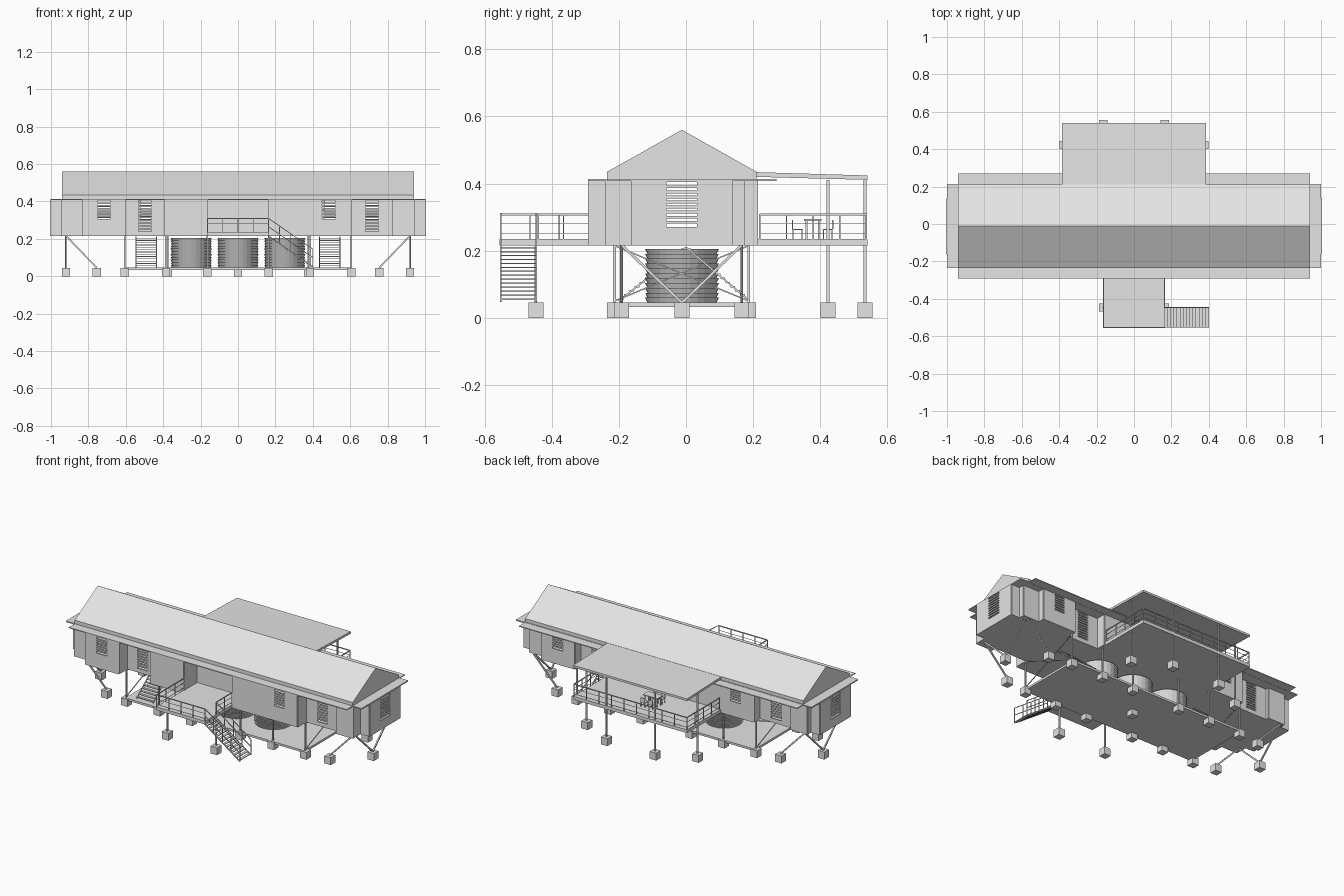
import bpy, bmesh
from mathutils import Vector, Matrix

cube = bpy.data.objects.get("Cube")
if cube:
    bpy.data.objects.remove(cube)

mat = bpy.data.materials.new("light_grey")
mat.use_nodes = True
grey = (0.78, 0.78, 0.78, 1)
mat.diffuse_color = grey
mat.node_tree.nodes["Principled BSDF"].inputs["Base Color"].default_value = grey


def finish(name, bm):
    bmesh.ops.recalc_face_normals(bm, faces=bm.faces)
    me = bpy.data.meshes.new(name)
    bm.to_mesh(me)
    bm.free()
    me.materials.append(mat)
    ob = bpy.data.objects.new(name, me)
    bpy.context.collection.objects.link(ob)


def box(bm, x0, x1, y0, y1, z0, z1):
    m = Matrix.Translation(((x0 + x1) / 2, (y0 + y1) / 2, (z0 + z1) / 2))
    m = m @ Matrix.Diagonal((abs(x1 - x0), abs(y1 - y0), abs(z1 - z0), 1))
    bmesh.ops.create_cube(bm, size=1, matrix=m)


def beam(bm, p, q, t=0.006):
    p, q = Vector(p), Vector(q)
    d = q - p
    m = Matrix.Translation((p + q) / 2) @ d.to_track_quat('Z', 'Y').to_matrix().to_4x4()
    bmesh.ops.create_cube(bm, size=1, matrix=m @ Matrix.Diagonal((t, t, d.length, 1)))


def prism(bm, pts, move):
    face = bm.faces.new([bm.verts.new(p) for p in pts])
    out = bmesh.ops.extrude_face_region(bm, geom=[face])
    bmesh.ops.translate(bm, vec=move, verts=[v for v in out["geom"] if isinstance(v, bmesh.types.BMVert)])


FLOOR, TOP, T = 0.215, 0.41, 0.008
OUT, CORNER, REC, DOOR = -0.288, -0.235, -0.205, -0.16

# Stepped front wall: x start, x end, y, window (half width, sill, head)
small, tall = (0.035, 0.305, 0.405), (0.035, 0.24, 0.405)
front = [(-0.94, -0.83, CORNER, None),
         (-0.83, -0.605, OUT, small), (-0.605, -0.39, REC, tall),
         (-0.39, -0.165, OUT, None), (-0.165, 0.165, DOOR, None),
         (0.165, 0.365, OUT, None), (0.365, 0.605, OUT, small),
         (0.605, 0.83, REC, tall), (0.83, 0.94, CORNER, None)]
back_y = {OUT: 0.21, CORNER: 0.17, REC: 0.15, DOOR: 0.13}

plan, wins = [], {}
for s, depth in ((1, lambda y: y), (-1, back_y.get)):
    for x0, x1, y, w in front:
        plan.append((s * x0, depth(y)))
        if w:
            wins[len(plan) - 1] = w
        plan.append((s * x1, depth(y)))
    # projecting end bay with its window
    ys = (-0.16, 0.135) if s > 0 else (0.135, -0.16)
    plan += [(s * 0.94, ys[0]), (s, ys[0]), (s, ys[1]), (s * 0.94, ys[1])]
    wins[len(plan) - 3] = (0.046, 0.27, 0.405)

# Walls with window openings, and louvre slats
walls, slats = bmesh.new(), bmesh.new()


def wall_piece(bm, p, d, u0, u1, z0, z1, t=T):
    a, b = p + d * u0, p + d * u1
    n = Vector((abs(d.y), abs(d.x))) * t / 2
    box(bm, min(a.x, b.x) - n.x, max(a.x, b.x) + n.x,
        min(a.y, b.y) - n.y, max(a.y, b.y) + n.y, z0, z1)


for i, p in enumerate(plan):
    p, q = Vector(p), Vector(plan[(i + 1) % len(plan)])
    length = (q - p).length
    if length < 0.001:
        continue
    d = (q - p) / length
    if i not in wins:
        wall_piece(walls, p, d, 0, length, FLOOR, TOP)
        continue
    half, z0, z1 = wins[i]
    a, b = length / 2 - half, length / 2 + half
    wall_piece(walls, p, d, 0, a, FLOOR, TOP)
    wall_piece(walls, p, d, b, length, FLOOR, TOP)
    wall_piece(walls, p, d, a, b, FLOOR, z0)
    wall_piece(walls, p, d, a, b, z1, TOP)
    n = int((z1 - z0) / 0.014)
    for k in range(1, n):
        z = z0 + (z1 - z0) * k / n
        wall_piece(slats, p, d, a, b, z - 0.004, z + 0.004, 0.006)
finish("walls", walls)
finish("window_louvres", slats)

# House floor
bm = bmesh.new()
outline = [p for i, p in enumerate(plan) if p != plan[i - 1]]
prism(bm, [(x, y, FLOOR) for x, y in outline], (0, 0, 0.008))
finish("house_floor", bm)

# Gable roof and flat eaves
bm = bmesh.new()
prism(bm, [(-0.94, -0.235, TOP), (-0.94, 0.21, TOP), (-0.94, 0.21, 0.435),
           (-0.94, -0.012, 0.56), (-0.94, -0.235, 0.435)], (1.88, 0, 0))
finish("gable_roof", bm)
bm = bmesh.new()
box(bm, -0.94, 0.94, -0.292, 0.27, 0.408, 0.413)
box(bm, -1, 1, -0.235, 0.215, 0.407, 0.414)
finish("eaves", bm)

# Back porch roof
bm = bmesh.new()
prism(bm, [(-0.385, 0.205, 0.42), (-0.385, 0.54, 0.411), (-0.385, 0.54, 0.424),
           (-0.385, 0.205, 0.434)], (0.77, 0, 0))
finish("porch_roof", bm)

# Decks and ground platform
for name, dims in (("back_deck", (-0.385, 0.385, 0.13, 0.54, 0.215, 0.235)),
                   ("front_deck", (-0.165, 0.165, -0.555, -0.16, 0.215, 0.235)),
                   ("ground_platform", (-0.605, 0.605, -0.225, 0.2, 0.033, 0.046))):
    bm = bmesh.new()
    box(bm, *dims)
    finish(name, bm)


# Railings along a path
def railing(name, path):
    bm = bmesh.new()
    for p, q in zip(path, path[1:]):
        p, q = Vector((*p, 0)), Vector((*q, 0))
        for z in (0.25, 0.28, 0.308):
            h = Vector((0, 0, z))
            beam(bm, p + h, q + h, 0.005 if z > 0.3 else 0.002)
        n = max(1, round((q - p).length / 0.085))
        for k in range(n + 1):
            c = p.lerp(q, k / n)
            beam(bm, c + Vector((0, 0, 0.23)), c + Vector((0, 0, 0.309)), 0.004)
    finish(name, bm)


railing("back_railing", [(-0.382, 0.22), (-0.382, 0.537), (0.382, 0.537), (0.382, 0.22)])
railing("front_railing", [(-0.163, -0.29), (-0.163, -0.552), (0.163, -0.552)])
railing("front_side_railing", [(0.163, -0.44), (0.163, -0.29)])


# Stairs: foot and head of the flight, and the side direction and width
def stairs(name, foot, head, side, steps=13, rail=False):
    bm = bmesh.new()
    foot, head, side = Vector(foot), Vector(head), Vector(side)
    run = (head - foot) / steps
    flat = Vector((run.x, run.y, 0)) * 0.48
    for k in range(steps):
        c = foot + run * (k + 0.5)
        lo, hi = c - flat - side, c + flat + side
        box(bm, lo.x, hi.x, lo.y, hi.y, c.z - 0.002, c.z + 0.002)
    for s in (-1, 1):
        a, b = foot + side * s, head + side * s
        beam(bm, a, b, 0.005)
        if rail:
            for h in (0.05, 0.095):
                up = Vector((0, 0, h))
                beam(bm, a + up, b + up, 0.004)
            for k in range(5):
                c = a.lerp(b, k / 4)
                beam(bm, c, c + Vector((0, 0, 0.095)), 0.004)
    finish(name, bm)


stairs("front_stairs", (0.4, -0.499, 0.05), (0.163, -0.499, 0.215), (0, 0.053, 0), 14, True)
stairs("left_understair", (0.49, 0.19, 0.05), (0.49, 0, 0.21), (0.055, 0, 0))
stairs("right_understair", (-0.49, -0.2, 0.05), (-0.49, 0, 0.21), (0.055, 0, 0))

# Footings, posts and braces
pads, posts, braces = bmesh.new(), bmesh.new(), bmesh.new()


def pad(x, y, top=None):
    box(pads, x - 0.022, x + 0.022, y - 0.022, y + 0.022, 0, 0.045)
    if top:
        beam(posts, (x, y, 0.04), (x, y, top), 0.008)


for s in (-1, 1):
    pad(s * 0.165, -0.447, 0.22)
    pad(s * 0.165, 0.533, TOP)
    pad(s * 0.375, 0.423, TOP)
    pad(s * 0.92, -0.012)
    for y, strut_y in ((-0.213, -0.192), (0.187, 0.166)):
        for x in (0.605, 0.385, 0.165):
            pad(s * x, y, 0.22)
        pad(s * 0.755, strut_y)
        beam(braces, (s * 0.755, strut_y, 0.045), (s * 0.92, strut_y, 0.217), 0.008)
        beam(braces, (s * 0.92, -0.012, 0.045), (s * 0.92, strut_y, 0.217), 0.008)
        # crossed braces between the end posts
        beam(braces, (s * 0.605, y, 0.05), (s * 0.605, -0.026 - y, 0.215), 0.004)
pad(0, -0.012)
finish("footings", pads)
finish("posts", posts)
finish("braces", braces)

# Water tanks under the house, each a stack of flared rings
for name, x in (("right_tank", -0.25), ("middle_tank", 0), ("left_tank", 0.25)):
    bm = bmesh.new()
    for k in range(11):
        m = Matrix.Translation((x, -0.012, 0.053 + k * 0.0145))
        bmesh.ops.create_cone(bm, cap_ends=True, segments=28, radius1=0.103, radius2=0.11, depth=0.0145, matrix=m)
    finish(name, bm)

# Porch table and chairs
bm = bmesh.new()
cx, cy, z = -0.04, 0.377, 0.235
box(bm, cx - 0.05, cx + 0.05, cy - 0.026, cy + 0.026, z + 0.054, z + 0.059)
for sx in (-1, 1):
    for sy in (-1, 1):
        beam(bm, (cx + sx * 0.04, cy + sy * 0.018, z), (cx + sx * 0.04, cy + sy * 0.018, z + 0.055), 0.005)
finish("porch_table", bm)
bm = bmesh.new()
for sx in (-1, 1):
    for sy in (-1, 1):
        x, y = cx + sx * 0.026, cy + sy * 0.045
        box(bm, x - 0.015, x + 0.015, y - 0.016, y + 0.016, z + 0.026, z + 0.03)
        box(bm, x - 0.015, x + 0.015, y + sy * 0.013, y + sy * 0.017, z + 0.03, z + 0.057)
        for lx in (-0.013, 0.013):
            for ly in (-0.013, 0.013):
                beam(bm, (x + lx, y + ly, z), (x + lx, y + ly, z + 0.028), 0.003)
finish("porch_chairs", bm)
